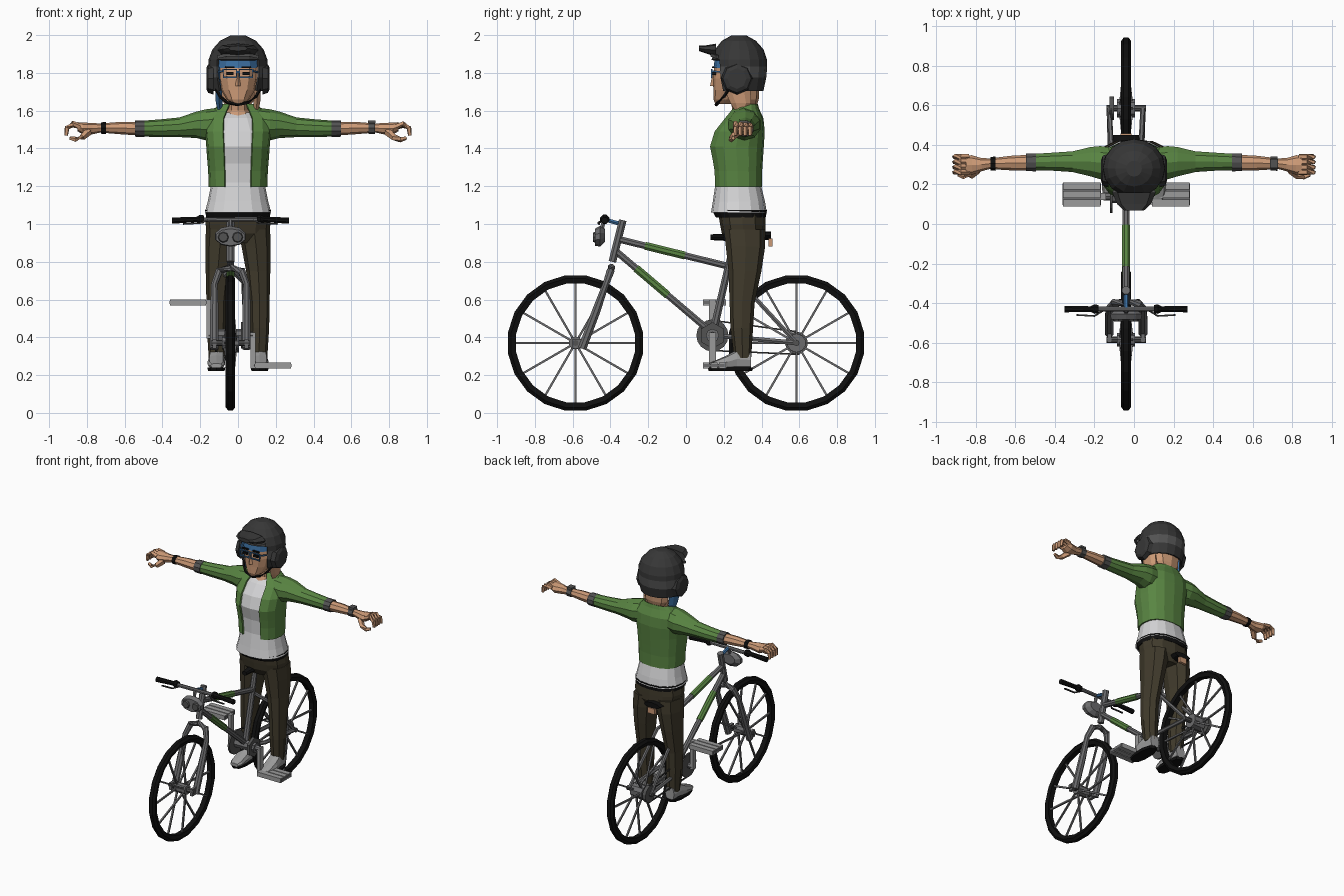
import bpy, bmesh, math
from mathutils import Vector

def mat(name, r, g, b):
    m = bpy.data.materials.new(name)
    m.diffuse_color = (r, g, b, 1)
    return m

BLACK = mat("black", .005, .005, .005)
DARK = mat("charcoal", .038, .038, .038)
MID = mat("mid_grey", .085, .085, .085)
STEEL = mat("steel_grey", .15, .15, .155)
LIGHT = mat("light_grey", .33, .33, .33)
WHITE = mat("white", .66, .66, .67)
GREEN = mat("green", .10, .235, .055)
BROWN = mat("brown", .052, .043, .025)
SKIN = mat("skin", .60, .32, .18)
BLUE = mat("blue", .045, .16, .36)
CX = -.04                                   # bicycle centre plane

def finish(name, bm, *mats):
    bmesh.ops.recalc_face_normals(bm, faces=bm.faces)
    me = bpy.data.meshes.new(name)
    bm.to_mesh(me)
    bm.free()
    ob = bpy.data.objects.new(name, me)
    bpy.context.collection.objects.link(ob)
    for m in mats:
        me.materials.append(m)
    return ob

def skin_rings(bm, rings, closed=False):
    vs = [[bm.verts.new(p) for p in r] for r in rings]
    n = len(vs[0])
    for i in range(len(vs) if closed else len(vs) - 1):
        a, b = vs[i], vs[(i + 1) % len(vs)]
        for j in range(n):
            bm.faces.new((a[j], a[(j + 1) % n], b[(j + 1) % n], b[j]))
    if not closed:
        bm.faces.new(vs[0])
        bm.faces.new(vs[-1])

def loft(name, axis, rings, m, n=10, p=1.0, cut=None, thick=0, band=None):
    """Rings are (position on axis, centre a, centre b, radius a, radius b)."""
    bm = bmesh.new()
    out = []
    for t, a, b, ra, rb in rings:
        r = []
        for k in range(n):
            w = 2 * math.pi * k / n
            c, s = math.sin(w), -math.cos(w)
            q = [a + ra * math.copysign(abs(c) ** p, c), b + rb * math.copysign(abs(s) ** p, s)]
            q.insert(axis, t)
            r.append(q)
        out.append(r)
    skin_rings(bm, out)
    if cut:
        bmesh.ops.delete(bm, geom=[f for f in bm.faces if cut(f.calc_center_median())], context='FACES')
    if band:
        for f in bm.faces:
            f.material_index = int(band[1](f.calc_center_median()))
    ob = finish(name, bm, m, *([band[0]] if band else []))
    if thick:
        md = ob.modifiers.new("thickness", 'SOLIDIFY')
        md.thickness = thick
    return ob

def tube(name, pts, r, m, n=6, closed=False):
    bm = bmesh.new()
    pts = [Vector(p) for p in pts]
    rings, N = [], len(pts)
    for i, p in enumerate(pts):
        a = pts[i - 1] if i or closed else p
        b = pts[(i + 1) % N] if i < N - 1 or closed else p
        t = (b - a).normalized()
        ref = Vector((1, 0, 0)) if abs(t.x) < .8 else Vector((0, 1, 0))
        u = t.cross(ref).normalized()
        v = t.cross(u)
        rr = r[i] if isinstance(r, (list, tuple)) else r
        rings.append([p + rr * (math.cos(w) * u + math.sin(w) * v)
                      for w in (2 * math.pi * (k + .5) / n for k in range(n))])
    skin_rings(bm, rings, closed)
    return finish(name, bm, m)

def box(name, c, size, m):
    bm = bmesh.new()
    bmesh.ops.create_cube(bm, size=1)
    for v in bm.verts:
        v.co = Vector([c[i] + v.co[i] * size[i] for i in range(3)])
    return finish(name, bm, m)

def disc(name, x0, x1, y, z, r, m, n=12):
    return loft(name, 0, [(x0, y, z, r, r), (x1, y, z, r, r)], m, n)

# ---- wheels
for wn, wy in (("front", -.585), ("rear", .585)):
    wz = .37
    bm = bmesh.new()
    rings = []
    for k in range(20):
        w = math.pi * (k + .5) / 10
        prof = [(-.012, .362), (.012, .362), (.025, .345), (.018, .318), (-.018, .318), (-.025, .345)]
        rings.append([(CX + x, wy + r * math.cos(w), wz + r * math.sin(w)) for x, r in prof])
    skin_rings(bm, rings, True)
    finish(wn + "_tire", bm, BLACK)
    for k in range(12):
        w = math.pi * k / 6
        d = Vector((0, math.cos(w), math.sin(w)))
        c = Vector((CX, wy, wz))
        off = Vector((.03 if k % 2 else -.03, 0, 0))
        tube(wn + "_spoke", [c + off + d * .02, c + d * .325], .008, STEEL, 4)
    disc(wn + "_hub", CX - .045, CX + .045, wy, wz, .035 if wn == "front" else .05, STEEL, 10)
    disc(wn + "_axle", CX - .1, CX + .1, wy, wz, .016, MID, 8)

# ---- frame
tube("head_tube", [(CX, -.335, 1.02), (CX, -.39, .80)], .022, STEEL, 8)
for nm, a, b, g0, g1 in (("top_tube", (-.36, .92), (.21, .78), .25, .62),
                         ("down_tube", (-.375, .86), (.13, .43), .22, .55)):
    a, b = Vector((CX, *a)), Vector((CX, *b))
    tube(nm, [a, b], .019, STEEL, 8)
    tube(nm + "_panel", [a.lerp(b, g0), a.lerp(b, g1)], .0225, GREEN, 8)
tube("seat_tube", [(CX, .14, .41), (CX, .225, .78), (CX, .26, .93)], [.022, .02, .015], STEEL, 8)
for s in (-1, 1):
    x = CX + s * .085
    tube("seat_stay", [(CX, .22, .76), (CX + s * .07, .29, .69), (x, .585, .37)], .013, STEEL)
    tube("chain_stay", [(CX + s * .03, .14, .41), (CX + s * .075, .26, .40), (x, .585, .37)], .014, STEEL)
    tube("fork_leg", [(CX, -.395, .77), (CX + s * .06, -.40, .75), (CX + s * .085, -.425, .68),
                      (CX + s * .085, -.475, .54), (CX + s * .085, -.55, .34)],
         [.02, .022, .018, .024, .024], STEEL, 8)
    box("fork_dropout", (x, -.57, .365), (.02, .06, .05), STEEL)
disc("bottom_bracket", CX - .08, CX + .09, .14, .41, .035, STEEL, 8)
disc("bearing_cover", CX + .055, CX + .075, .14, .41, .07, MID, 6)

# ---- drivetrain
disc("chainring", -.122, -.108, .14, .41, .085, MID, 16)
disc("cassette", -.125, -.10, .585, .37, .06, MID, 14)
tube("chain", [(-.115, .14, .49), (-.115, .585, .43), (-.115, .6, .31), (-.115, .14, .33)], .006, DARK, 4, True)
for s, ex, pz, px in ((-1, -.155, .585, -.265), (1, .08, .25, .185)):
    disc("crank_axle", min(CX, ex), max(CX, ex), .14, .41, .02, STEEL, 8)
    box("crank", (ex, .14, (.41 + pz) / 2), (.025, .035, abs(pz - .41) + .03), LIGHT)
    for k in range(3):
        box("pedal_slat", (px, .107 + k * .043, pz), (.19, .036, .032), LIGHT)
    box("pedal_core", (px, .15, pz), (.195, .11, .016), STEEL)

# ---- cockpit
tube("stem", [(CX, -.345, 1.0), (CX, -.435, 1.025)], .012, BLUE)
tube("handlebar", [(-.2, -.43, 1.022), (.12, -.43, 1.025)], .013, STEEL, 8)
for s in (-1, 1):
    tube("grip", [(CX + s * .14, -.43, 1.025), (CX + s * .16, -.43, 1.025), (CX + s * .18, -.43, 1.024),
                  (CX + s * .31, -.43, 1.018)], [.022, .026, .015, .018], BLACK, 8)
    tube("brake_lever", [(CX + s * .12, -.44, 1.02), (CX + s * .16, -.465, 1.005),
                         (CX + s * .25, -.46, 1.0)], .006, DARK, 4)
    loft("headlight_lens", 1, [(-.492, CX + s * .038, .93, .024, .024), (-.48, CX + s * .038, .93, .03, .03)], MID, 8)
loft("headlight", 1, [(-.482, CX, .93, .08, .045), (-.455, CX, .935, .085, .055), (-.43, CX, .94, .05, .035)], STEEL, 10)
tube("headlight_bracket", [(CX, -.45, .95), (CX, -.435, 1.02)], .012, STEEL)

# ---- saddle
loft("saddle", 1, [(.13, CX, .93, .02, .015), (.26, CX, .93, .035, .022), (.36, CX, .935, .075, .025),
                   (.45, CX, .94, .065, .02)], BLACK, 8)
box("reflector_arm", (CX, .43, .925), (.02, .04, .02), BLACK)
box("rear_reflector", (CX, .447, .902), (.055, .02, .04), SKIN)

# ---- trousers and shoes
loft("hips", 2, [(.90, 0, .31, .12, .085), (.95, 0, .305, .165, .115), (1.0, 0, .30, .172, .12),
                 (1.06, 0, .295, .165, .125)], BROWN, 12, .85)
for s in (-1, 1):
    loft("trouser_leg", 2, [(.29, s * .11, .30, .045, .045), (.45, s * .115, .295, .05, .06),
                            (.58, s * .115, .297, .052, .066), (.75, s * .107, .312, .064, .087),
                            (.88, s * .096, .315, .077, .104), (.97, s * .085, .31, .085, .11)], BROWN, 8, .9)
    loft("shoe", 1, [(.12, s * .115, .25, .03, .012), (.15, s * .115, .255, .045, .02),
                     (.22, s * .115, .27, .047, .036), (.27, s * .112, .285, .043, .05),
                     (.345, s * .11, .28, .036, .045)], LIGHT, 8, .7)
    loft("shoe_sole", 2, [(.222, s * .115, .235, .045, .115), (.24, s * .115, .235, .05, .12)], BLACK, 10, .8)

# ---- torso clothing
loft("belt_hem", 2, [(1.035, 0, .29, .168, .132), (1.075, 0, .283, .175, .146)], BLACK, 16, .85)
loft("shirt", 2, [(1.06, 0, .28, .176, .148), (1.12, 0, .28, .16, .138), (1.22, 0, .275, .14, .118),
                  (1.32, 0, .275, .145, .122), (1.41, 0, .268, .152, .138), (1.49, 0, .28, .15, .125),
                  (1.56, 0, .30, .11, .088), (1.59, 0, .315, .08, .06)], WHITE, 16, .85)
loft("jacket", 2, [(1.195, 0, .275, .155, .128), (1.28, 0, .273, .158, .13), (1.34, 0, .27, .163, .137),
                   (1.41, 0, .265, .168, .147), (1.49, 0, .28, .175, .137), (1.56, 0, .305, .17, .105),
                   (1.61, 0, .315, .125, .072), (1.635, 0, .32, .1, .06)], GREEN, 16, .82,
     cut=lambda c: (c.y < .28 and abs(c.x) < .062) or (c.z > 1.63 or c.z < 1.2) , thick=.01)

# ---- arms and hands
for s in (-1, 1):
    loft("sleeve", 0, [(s * .11, .305, 1.53, .085, .085), (s * .17, .31, 1.525, .088, .082),
                       (s * .22, .315, 1.525, .078, .07), (s * .31, .315, 1.512, .055, .052),
                       (s * .41, .315, 1.507, .048, .047), (s * .505, .313, 1.505, .044, .042)], GREEN, 10)
    loft("cuff", 0, [(s * .495, .312, 1.505, .048, .044), (s * .545, .312, 1.505, .047, .043)], MID, 10)
    loft("forearm", 0, [(s * .53, .31, 1.505, .04, .036), (s * .62, .308, 1.508, .037, .033),
                        (s * .73, .305, 1.508, .027, .024), (s * .77, .30, 1.505, .033, .03),
                        (s * .82, .298, 1.505, .05, .032), (s * .85, .30, 1.515, .045, .024)], SKIN, 8)
    for k in range(4):
        y = .262 + k * .026
        tube("finger", [(s * .835, y, 1.515), (s * .875, y, 1.532 - .003 * k), (s * .905, y, 1.51),
                        (s * .91, y, 1.468)], [.015, .015, .014, .01], SKIN, 5)
    tube("thumb", [(s * .79, .275, 1.49), (s * .825, .245, 1.46), (s * .86, .24, 1.447),
                   (s * .89, .25, 1.455)], [.022, .018, .015, .01], SKIN, 5)
loft("watch_strap", 0, [(.69, .306, 1.508, .036, .032), (.725, .305, 1.508, .036, .032)], MID, 8)
box("watch_face", (.708, .305, 1.542), (.04, .045, .014), MID)
loft("wristband", 0, [(-.725, .305, 1.508, .034, .03), (-.70, .305, 1.508, .036, .032)], BLACK, 8)

# ---- head
loft("neck", 2, [(1.54, 0, .29, .075, .075), (1.60, 0, .305, .06, .06), (1.72, 0, .30, .06, .07)], SKIN, 10)
loft("head", 2, [(1.635, 0, .20, .03, .045), (1.66, 0, .215, .06, .07), (1.71, 0, .245, .09, .10),
                 (1.77, 0, .26, .105, .118), (1.83, 0, .27, .11, .12), (1.88, 0, .28, .105, .115)], SKIN, 12, .9)
loft("nose", 2, [(1.73, 0, .145, .014, .018), (1.80, 0, .15, .008, .008)], SKIN, 4)
box("mouth", (0, .165, 1.69), (.035, .02, .006), SKIN)
loft("hair_fringe", 2, [(1.825, 0, .272, .117, .127), (1.89, 0, .28, .115, .125)], BLUE, 12, .9)
for s, m in ((-1, BLUE), (1, SKIN)):
    loft("side_hair", 2, [(1.60, s * .095, .29, .014, .03), (1.64, s * .10, .29, .02, .055),
                          (1.74, s * .105, .265, .02, .075), (1.83, s * .105, .25, .015, .07)], m, 6)
loft("nape_hair", 2, [(1.615, 0, .345, .055, .025), (1.66, 0, .34, .09, .045), (1.74, 0, .335, .10, .055)], SKIN, 8)

# ---- glasses and eyes
for s in (-1, 1):
    x = s * .043
    tube("glasses_rim", [(x - .034, .137, 1.776), (x + .034, .137, 1.776), (x + .036, .137, 1.818),
                         (x - .036, .137, 1.818)], .006, BLUE, 4, True)
    tube("glasses_arm", [(s * .078, .137, 1.81), (s * .118, .22, 1.80)], .006, BLUE, 4)
    box("eye", (x, .148, 1.797), (.036, .02, .016), BLACK)
    box("eyebrow", (x, .144, 1.83), (.05, .012, .009), BLACK)
box("glasses_bridge", (0, .137, 1.805), (.02, .008, .01), BLUE)

# ---- helmet
loft("helmet", 2, [(1.705, 0, .285, .14, .125), (1.775, 0, .283, .156, .142), (1.835, 0, .283, .158, .147),
                   (1.87, 0, .282, .156, .147), (1.925, 0, .282, .135, .128), (1.97, 0, .28, .095, .09),
                   (1.998, 0, .28, .04, .04)], DARK, 16,
     cut=lambda c: c.z < 1.706 or (c.z < 1.865 and c.y < .28 and abs(c.x) < .11), thick=.012,
     band=(MID, lambda c: 1.78 < c.z < 1.83))
loft("visor", 1, [(.068, 0, 1.93, .05, .014), (.10, 0, 1.925, .085, .02), (.16, 0, 1.92, .11, .035)], DARK, 8, .8)
tube("visor_trim", [(-.105, .165, 1.885), (-.06, .138, 1.895), (.06, .138, 1.895), (.105, .165, 1.885)], .012, MID, 4)
for s in (-1, 1):
    loft("ear_pad", 0, [(s * .13, .27, 1.77, .085, .085), (s * .158, .27, 1.77, .075, .075),
                        (s * .168, .27, 1.77, .05, .055)], DARK, 8)
    tube("chin_strap", [(s * .118, .23, 1.72), (s * .095, .20, 1.675), (s * .055, .17, 1.643),
                        (0, .16, 1.632)], .009, BLACK, 5)
